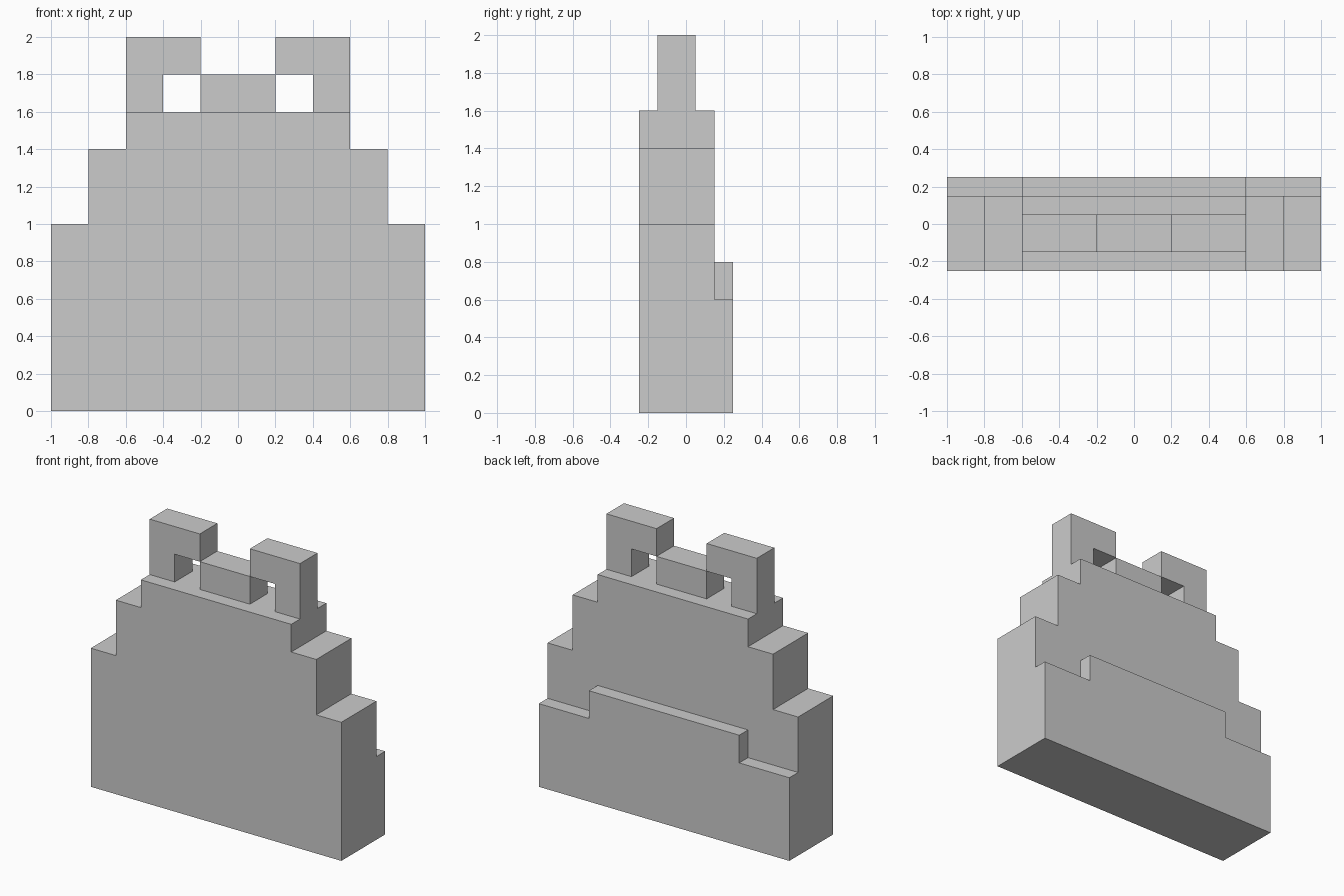
import bpy, bmesh

if "Cube" in bpy.data.objects:
    bpy.data.objects.remove(bpy.data.objects["Cube"])


def extrude_profile(name, points, y0, y1):
    """Solid from an (x, z) outline extruded from y0 to y1."""
    bm = bmesh.new()
    face = bm.faces.new([bm.verts.new((x, y0, z)) for x, z in points])
    out = bmesh.ops.extrude_face_region(bm, geom=[face])
    verts = [g for g in out["geom"] if isinstance(g, bmesh.types.BMVert)]
    bmesh.ops.translate(bm, vec=(0, y1 - y0, 0), verts=verts)
    bmesh.ops.recalc_face_normals(bm, faces=bm.faces)
    mesh = bpy.data.meshes.new(name)
    bm.to_mesh(mesh)
    bm.free()
    obj = bpy.data.objects.new(name, mesh)
    bpy.context.collection.objects.link(obj)
    return obj


def mirrored(half):
    """Complete a right-hand outline (bottom to top) with its left side."""
    return half + [(-x, z) for x, z in reversed(half)]


# Stepped main body
extrude_profile("body", mirrored([(1, 0), (1, 1), (0.8, 1), (0.8, 1.4),
                                  (0.6, 1.4), (0.6, 1.6)]), -0.25, 0.15)

# Raised panel on the back
extrude_profile("back_panel", mirrored([(1, 0), (1, 0.6), (0.6, 0.6),
                                        (0.6, 0.8)]), 0.15, 0.25)

# Low block between the hooks
extrude_profile("centre_block", mirrored([(0.2, 1.6), (0.2, 1.8)]), -0.15, 0.05)

# Hooks on top: a post with an arm reaching inward
hook = [(0.6, 1.6), (0.6, 2), (0.2, 2), (0.2, 1.8), (0.4, 1.8), (0.4, 1.6)]
for side, s in (("right", 1), ("left", -1)):
    extrude_profile("hook_" + side, [(s * x, z) for x, z in hook], -0.15, 0.05)
